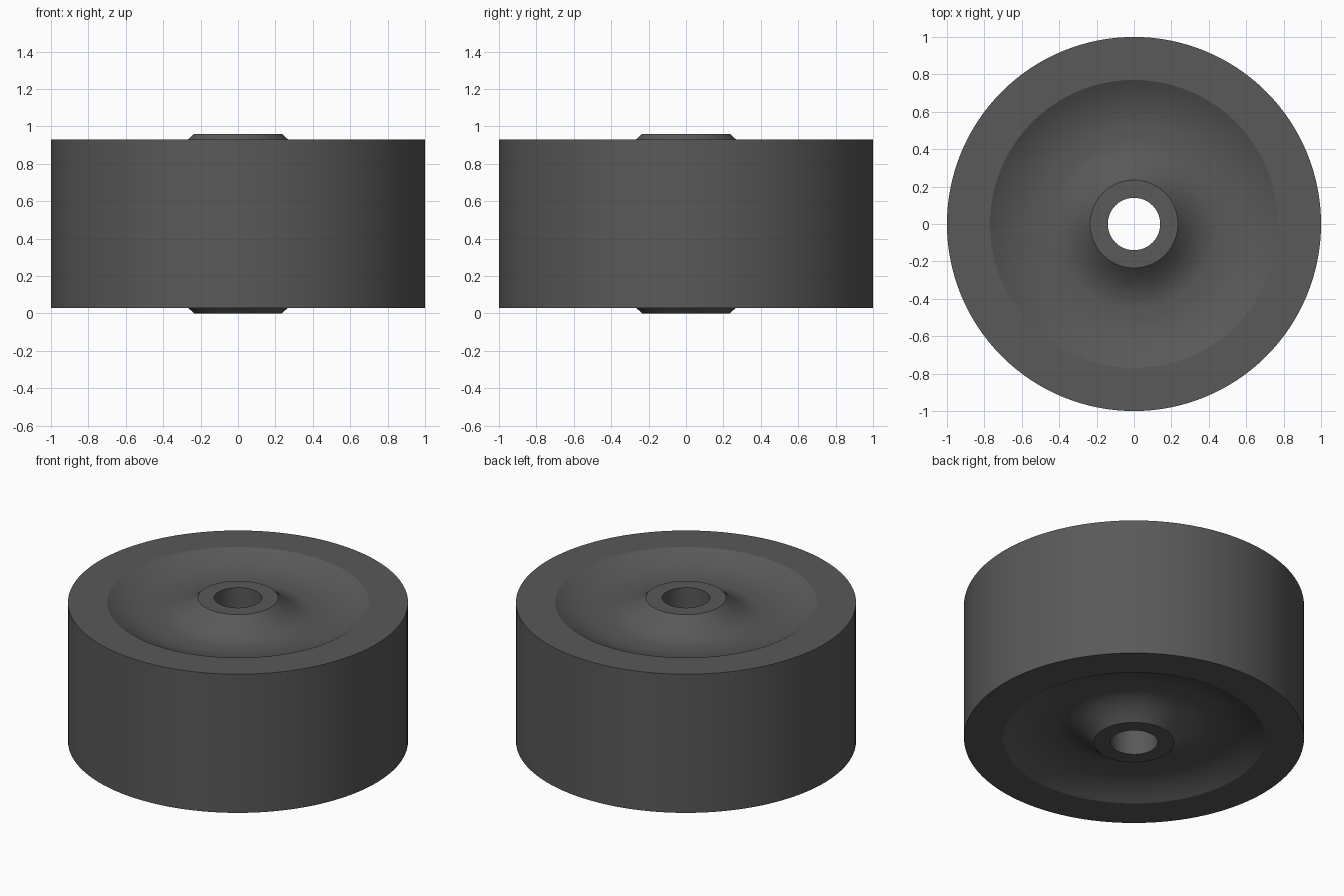
import bpy
import bmesh
import math

cube = bpy.data.objects.get("Cube")
if cube:
    bpy.data.objects.remove(cube, do_unlink=True)

SEGMENTS = 128
STEPS = 12
MID = 0.48          # height of the symmetry plane
HALF_RIM = 0.45     # half width of the tread
HALF_HUB = 0.48     # half width of the hub
FLOOR = 0.37        # dish floor, measured from the symmetry plane
R_BORE, R_HUB, R_LIP, R_TREAD = 0.14, 0.235, 0.77, 1.0
R_IN, R_OUT = 0.455, 0.5


def cove(r_edge, h_edge, r_floor):
    """Curve from an edge down to a level tangent at the dish floor."""
    points = []
    for i in range(STEPS + 1):
        t = 1 - i / STEPS
        points.append((r_floor + (r_edge - r_floor) * t,
                       FLOOR + (h_edge - FLOOR) * t * t))
    return points


# Half profile: bore, hub face, dish, rim face, tread
half = [(R_BORE, HALF_HUB)]
half += cove(R_HUB, HALF_HUB, R_IN)
half += reversed(cove(R_LIP, HALF_RIM, R_OUT))
half.append((R_TREAD, HALF_RIM))
profile = half + [(r, -h) for r, h in reversed(half)]

# Revolve the closed profile around the axle
bm = bmesh.new()
rings = []
for r, h in profile:
    ring = []
    for s in range(SEGMENTS):
        a = math.tau * s / SEGMENTS
        ring.append(bm.verts.new((r * math.cos(a), r * math.sin(a), MID + h)))
    rings.append(ring)
for k, ring in enumerate(rings):
    following = rings[(k + 1) % len(rings)]
    for s in range(SEGMENTS):
        n = (s + 1) % SEGMENTS
        bm.faces.new((ring[s], following[s], following[n], ring[n]))
bmesh.ops.recalc_face_normals(bm, faces=bm.faces)

mesh = bpy.data.meshes.new("wheel")
bm.to_mesh(mesh)
bm.free()
wheel = bpy.data.objects.new("wheel", mesh)
bpy.context.collection.objects.link(wheel)

# Dark rubber
rubber = bpy.data.materials.new("dark_rubber")
rubber.use_nodes = True
colour = (0.1, 0.1, 0.1, 1)
rubber.diffuse_color = colour
rubber.node_tree.nodes["Principled BSDF"].inputs["Base Color"].default_value = colour
mesh.materials.append(rubber)

# Smooth curves with crisp hub, lip and tread edges
bpy.ops.object.select_all(action="DESELECT")
wheel.select_set(True)
bpy.context.view_layer.objects.active = wheel
bpy.ops.object.shade_smooth_by_angle(angle=math.radians(20))
